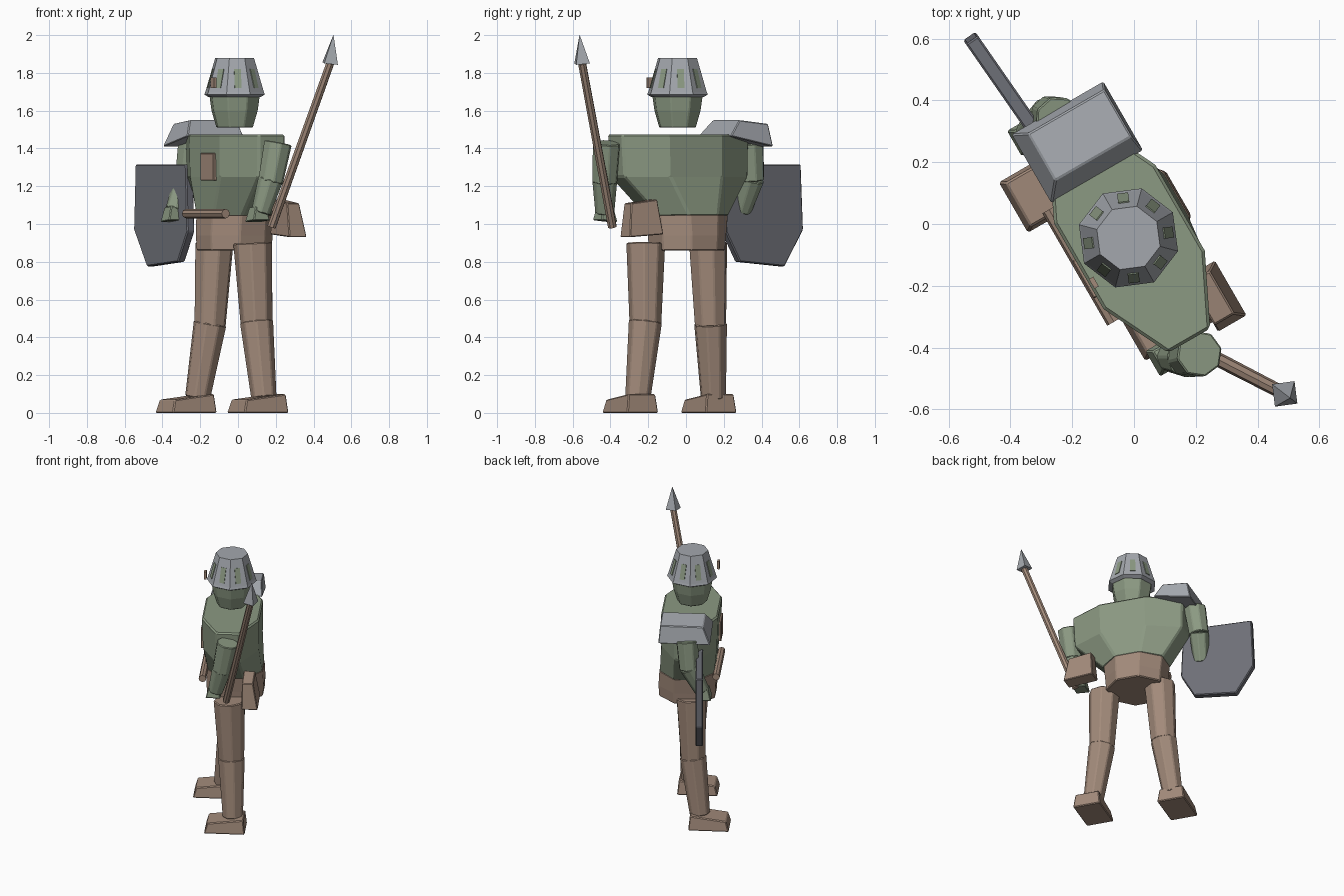
import bpy, bmesh, math
from mathutils import Vector, Matrix

if "Cube" in bpy.data.objects:
    bpy.data.objects.remove(bpy.data.objects["Cube"])

TURN = math.radians(-60)            # the figure faces left-front
ROT = Matrix.Rotation(TURN, 4, 'Z')
U = ROT @ Vector((1, 0, 0))         # sideways axis of the figure


def material(name, rgb):
    m = bpy.data.materials.new(name)
    m.diffuse_color = (*rgb, 1)
    m.use_nodes = True
    m.node_tree.nodes["Principled BSDF"].inputs["Base Color"].default_value = m.diffuse_color
    return m


GREEN = material("moss_green", (0.26, 0.32, 0.225))
BROWN = material("leather_brown", (0.36, 0.255, 0.195))
STEEL = material("light_steel", (0.37, 0.39, 0.42))
DARK = material("dark_steel", (0.155, 0.16, 0.185))


def finish(name, bm, mat, bevel=0.0):
    bmesh.ops.recalc_face_normals(bm, faces=bm.faces)
    me = bpy.data.meshes.new(name)
    bm.to_mesh(me)
    bm.free()
    me.materials.append(mat)
    ob = bpy.data.objects.new(name, me)
    bpy.context.collection.objects.link(ob)
    if bevel:
        mod = ob.modifiers.new("bevel", 'BEVEL')
        mod.width, mod.segments = bevel, 1
    return ob


def bridge(name, loops, mat, bevel=0.0):
    """Skin a stack of equal point loops and cap both ends."""
    bm = bmesh.new()
    rows = [[bm.verts.new(p) for p in loop] for loop in loops]
    n = len(rows[0])
    for a, b in zip(rows, rows[1:]):
        for i in range(n):
            j = (i + 1) % n
            bm.faces.new((a[i], a[j], b[j], b[i]))
    bm.faces.new(rows[0])
    bm.faces.new(rows[-1])
    return finish(name, bm, mat, bevel)


def loft(name, rings, mat, offset=0.0, bevel=0.0):
    """Octagonal body from rings (x, y, z, half width, half depth)."""
    loops = []
    for x, y, z, rx, ry in rings:
        loops.append([])
        for k in range(8):
            a = math.radians(offset + 45 * k)
            loops[-1].append(Vector((x, y, z)) + ROT @ Vector((rx * math.cos(a), ry * math.sin(a), 0)))
    return bridge(name, loops, mat, bevel)


def limb(name, a, b, r1, r2, mat, sides=8, bevel=0.0):
    """Tapered prism between two points."""
    a, b = Vector(a), Vector(b)
    bm = bmesh.new()
    q = (b - a).to_track_quat('Z', 'Y').to_matrix().to_4x4()
    bmesh.ops.create_cone(bm, cap_ends=True, segments=sides, radius1=r1, radius2=r2,
                          depth=(b - a).length, matrix=Matrix.Translation((a + b) / 2) @ q)
    return finish(name, bm, mat, bevel)


def block(name, center, bottom, top, mat, bevel=0.005):
    """Tapered box in the figure's axes: (x0, x1, y0, y1, z at x0, z at x1) per end."""
    loops = []
    for x0, x1, y0, y1, z0, z1 in (bottom, top):
        pts = [(x0, y0, z0), (x1, y0, z1), (x1, y1, z1), (x0, y1, z0)]
        loops.append([Vector(center) + ROT @ Vector(p) for p in pts])
    return bridge(name, loops, mat, bevel)


# Torso and hips
loft("torso", [(-0.02, 0.005, 1.04, 0.225, 0.195), (-0.015, -0.037, 1.25, 0.41, 0.20),
               (-0.015, -0.042, 1.475, 0.42, 0.205)], GREEN, 22.5, 0.01)
loft("hips", [(-0.02, 0.005, 0.86, 0.205, 0.20), (-0.02, 0.005, 0.94, 0.212, 0.205),
              (-0.02, 0.005, 1.05, 0.225, 0.198)], BROWN, 22.5, 0.006)

# Head and helmet
HX, HY = -0.018, -0.045
loft("head", [(HX, HY, 1.51, 0.10, 0.10), (HX, HY, 1.60, 0.127, 0.127),
              (HX, HY, 1.69, 0.14, 0.14)], GREEN, bevel=0.005)
loft("helmet", [(HX, HY, 1.672, 0.142, 0.142), (HX, HY, 1.685, 0.166, 0.166),
                (HX, HY, 1.70, 0.160, 0.160), (HX, HY, 1.88, 0.106, 0.106)], STEEL)

# Helmet slots, one plate on each sloping side
bm = bmesh.new()
slope = math.atan2(0.054 * 0.924, 0.18)
for k in range(8):
    m = (Matrix.Translation((HX, HY, 1.77)) @ Matrix.Rotation(TURN + math.radians(22.5 + 45 * k), 4, 'Z')
         @ Matrix.Translation((0.924 * 0.139, 0, 0)) @ Matrix.Rotation(-slope, 4, 'Y')
         @ Matrix.Diagonal((0.008, 0.036, 0.105, 1)))
    bmesh.ops.create_cube(bm, size=1, matrix=m)
finish("helmet_slots", bm, GREEN)

# Small visor tab in front of the face
block("visor_tab", (-0.13, -0.19, 0), (-0.018, 0.018, -0.008, 0.008, 1.72, 1.72),
      (-0.018, 0.018, -0.008, 0.008, 1.775, 1.775), BROWN, 0)

# Legs and boots: hip, knee, ankle, boot centre
LEGS = {
    "right": ((0.078, -0.213, 0.90), (0.098, -0.215, 0.47), (0.137, -0.255, 0.08), (0.105, -0.295)),
    "left": ((-0.125, 0.117, 0.90), (-0.148, 0.13, 0.46), (-0.214, 0.145, 0.08), (-0.275, 0.12)),
}
for side, (hip, knee, ankle, boot) in LEGS.items():
    limb(side + "_thigh", hip, knee, 0.105, 0.086, BROWN, bevel=0.006)
    limb(side + "_shin", Vector(knee) + Vector((0, 0, 0.015)), ankle, 0.09, 0.069, BROWN, bevel=0.006)
    # toe end lower than the heel end
    loops = []
    for w, y0, y1, z0, z1 in ((0.095, -0.135, 0.135, 0, 0), (0.082, -0.115, 0.125, 0.07, 0.1)):
        pts = ((-w, y0, z0), (w, y0, z0), (w, y1, z1), (-w, y1, z1))
        loops.append([Vector((*boot, 0)) + ROT @ Vector(p) for p in pts])
    bridge(side + "_boot", loops, BROWN, 0.006)

# Arms: shoulder, elbow, wrist, hand
ARMS = {
    "right": ((0.212, -0.42, 1.43), (0.172, -0.43, 1.22), (0.12, -0.43, 1.06), (0.103, -0.428)),
    "left": ((-0.245, 0.338, 1.43), (-0.27, 0.35, 1.23), (-0.335, 0.295, 1.07), (-0.345, 0.285)),
}
for side, (shoulder, elbow, wrist, hand) in ARMS.items():
    limb(side + "_upper_arm", shoulder, elbow, 0.076, 0.068, GREEN, bevel=0.005)
    limb(side + "_forearm", Vector(elbow) + Vector((0, 0, 0.015)), wrist, 0.068, 0.052, GREEN, bevel=0.005)
    block(side + "_hand", (*hand, 0), (-0.048, 0.048, -0.05, 0.05, 1.01, 1.02),
          (-0.036, 0.036, -0.03, 0.03, 1.09, 1.095), GREEN)

# Shoulder guard on the shield side
block("shoulder_guard", (0, 0, 0), (-0.45, -0.19, -0.2, 0.145, 1.41, 1.465),
      (-0.425, -0.25, -0.15, 0.135, 1.53, 1.55), STEEL)

# Shield: plate with clipped lower corners and a slight central fold
outline = [(-0.245, 1.315), (-0.26, 0.97), (-0.14, 0.775), (0.15, 0.80), (0.24, 0.96), (0.225, 1.315)]
axis = Vector((0.57, -0.82, 0)).normalized()
normal = Vector((0.82, 0.57, 0)).normalized()
base = Vector((-0.385, 0.395, 0))
bridge("shield", [[base + axis * s + normal * d + Vector((0, 0, z)) for s, z in outline]
                  for d in (-0.024, 0.024)], DARK, 0.006)

# Spear
foot, neck, tip = Vector((0.178, -0.39, 0.985)), Vector((0.488, -0.55, 1.85)), Vector((0.505, -0.563, 2.0))
limb("spear_shaft", foot, neck, 0.024, 0.022, BROWN)
limb("spear_head", neck, tip, 0.052, 0.001, STEEL, 4)

# Belt rod, belt pouch, chest pocket and rivet
mid = Vector((-0.17, -0.135, 1.055))
limb("belt_rod", mid - U * 0.21, mid + U * 0.21, 0.025, 0.025, BROWN)
block("belt_pouch", (0.27, -0.235, 0), (-0.105, 0.1, -0.055, 0.052, 0.945, 0.93),
      (-0.085, 0.075, -0.055, 0.02, 1.13, 1.11), BROWN)
block("chest_pocket", (-0.155, -0.175, 0), (-0.07, 0.07, -0.012, 0.03, 1.23, 1.23),
      (-0.07, 0.07, -0.012, 0.03, 1.375, 1.375), BROWN, 0.004)
